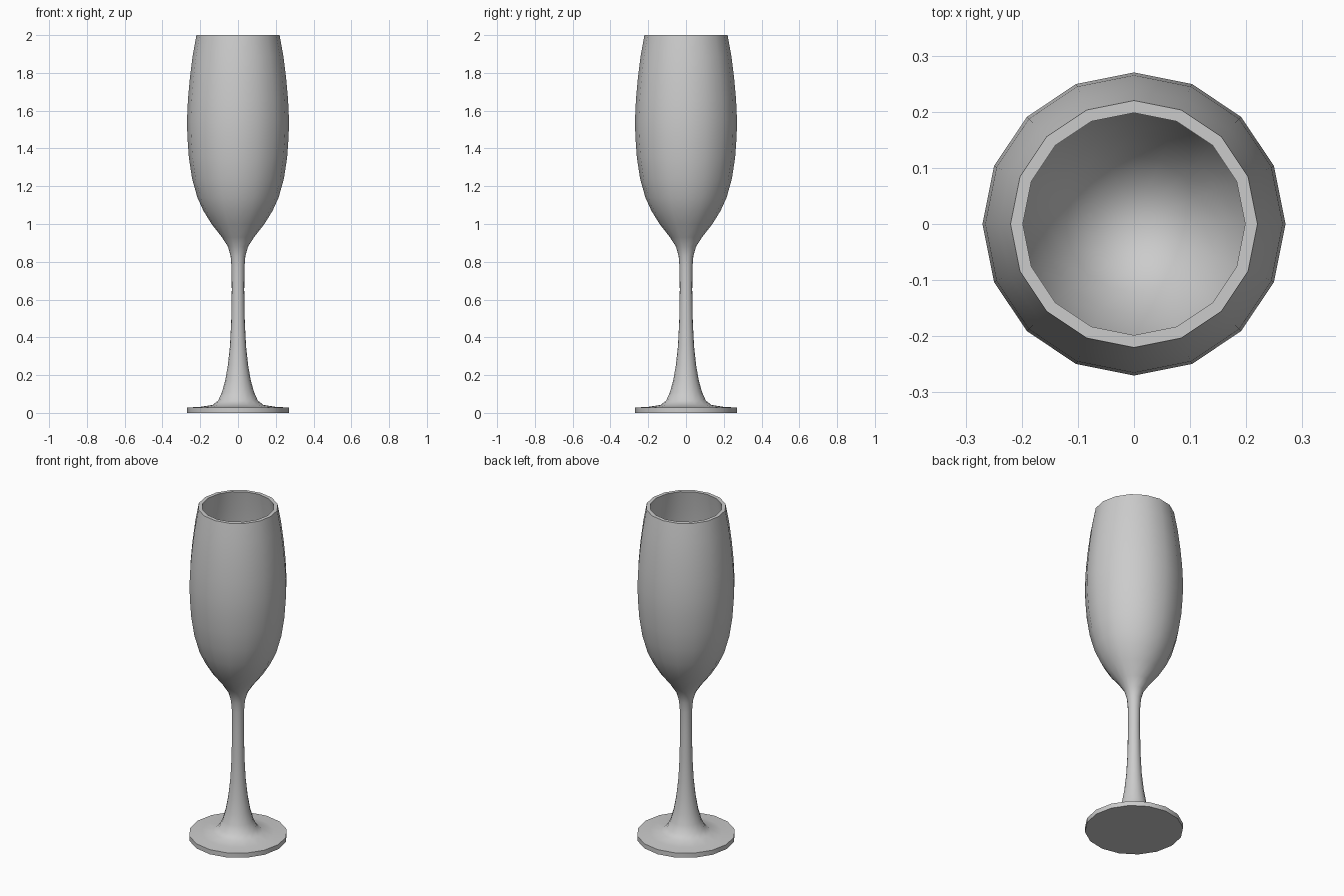
import bpy, bmesh, math

if "Cube" in bpy.data.objects:
    bpy.data.objects.remove(bpy.data.objects["Cube"])

SIDES = 16

# Half profile (radius, height): foot, stem, outer bowl, rim, inner bowl
foot = [(0.0, 0.0), (0.27, 0.0), (0.27, 0.028), (0.2, 0.032)]
stem = [(0.135, 0.042), (0.105, 0.065), (0.085, 0.11), (0.068, 0.17), (0.054, 0.25),
        (0.043, 0.35), (0.036, 0.48), (0.033, 0.65), (0.034, 0.77), (0.039, 0.83)]
bowl_outside = [(0.053, 0.88), (0.085, 0.93), (0.14, 1.0), (0.183, 1.07), (0.215, 1.14),
                (0.243, 1.24), (0.26, 1.35), (0.268, 1.46), (0.27, 1.55),
                (0.265, 1.66), (0.255, 1.77), (0.24, 1.89), (0.22, 2.0)]
bowl_inside = [(0.198, 2.0), (0.218, 1.89), (0.233, 1.77), (0.243, 1.66), (0.248, 1.55),
               (0.246, 1.46), (0.238, 1.35), (0.221, 1.24), (0.193, 1.14),
               (0.163, 1.07), (0.122, 1.0), (0.07, 0.95), (0.0, 0.93)]


def lathe(name, profile):
    """Spin a closed half profile round z."""
    bm = bmesh.new()
    rings = []
    for r, z in profile:
        n = SIDES if r > 0 else 1
        rings.append([bm.verts.new((r * math.cos(2 * math.pi * i / SIDES),
                                    r * math.sin(2 * math.pi * i / SIDES), z))
                      for i in range(n)])
    for a, b in zip(rings, rings[1:]):
        for i in range(SIDES):
            j = (i + 1) % SIDES
            if len(a) == 1:
                bm.faces.new((a[0], b[j], b[i]))
            elif len(b) == 1:
                bm.faces.new((a[i], a[j], b[0]))
            else:
                bm.faces.new((a[i], a[j], b[j], b[i]))
    bmesh.ops.recalc_face_normals(bm, faces=bm.faces)
    mesh = bpy.data.meshes.new(name)
    bm.to_mesh(mesh)
    bm.free()
    obj = bpy.data.objects.new(name, mesh)
    bpy.context.collection.objects.link(obj)
    return obj


# Whole glass is one continuous turned surface, sharp at rim and foot edge
glass = lathe("champagne_flute", foot + stem + bowl_outside + bowl_inside)
bpy.context.view_layer.objects.active = glass
glass.select_set(True)
bpy.ops.object.shade_smooth_by_angle(angle=math.radians(40))
